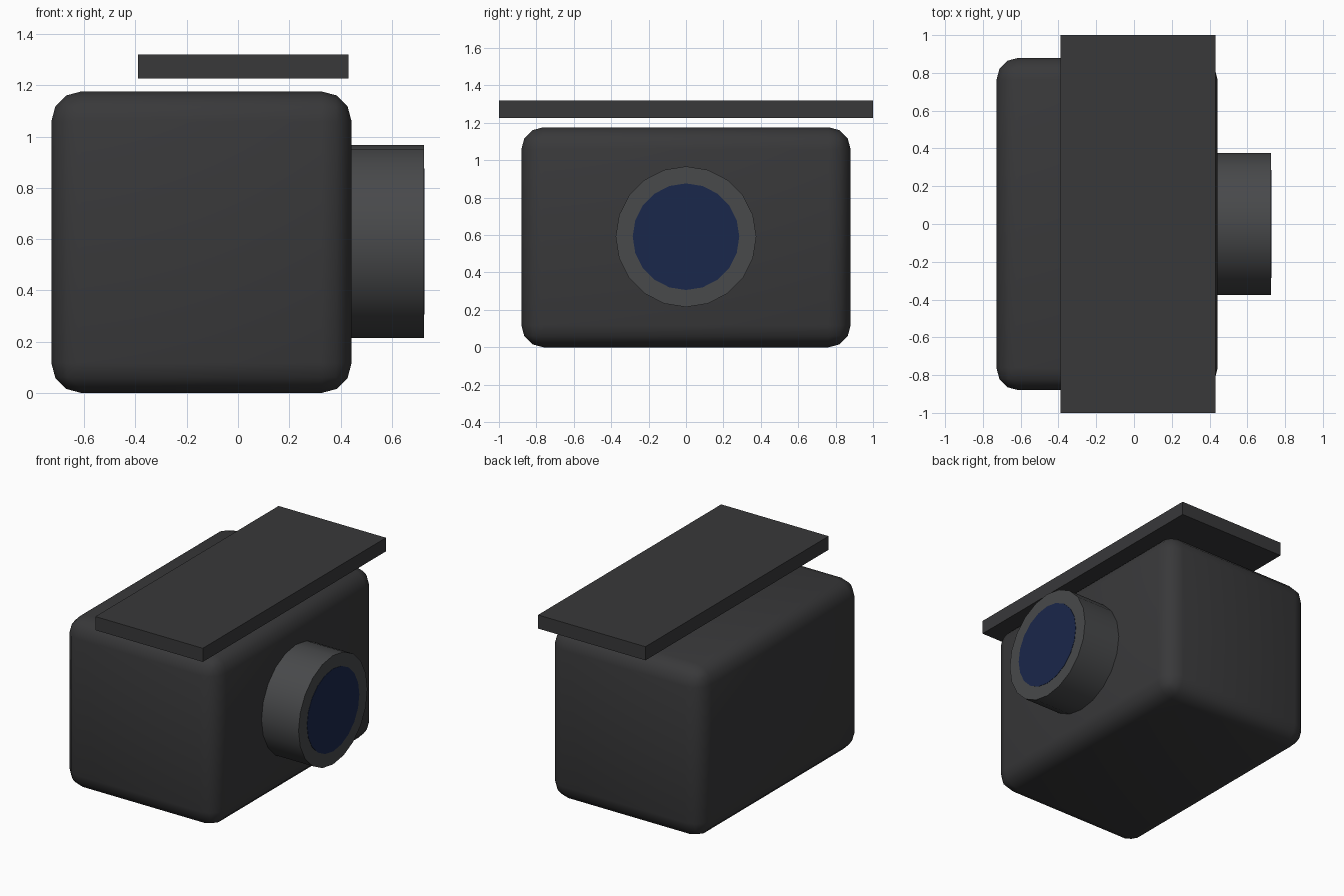
import bpy, math

if "Cube" in bpy.data.objects:
    bpy.data.objects.remove(bpy.data.objects["Cube"])


def material(name, rgb):
    m = bpy.data.materials.new(name)
    m.diffuse_color = (*rgb, 1)
    m.use_nodes = True
    m.node_tree.nodes["Principled BSDF"].inputs["Base Color"].default_value = m.diffuse_color
    return m


def box(name, x, y, z, mat):
    # Box from (min, max) ranges
    bpy.ops.mesh.primitive_cube_add(size=1, location=[sum(r) / 2 for r in (x, y, z)])
    o = bpy.context.object
    o.name = name
    o.scale = [r[1] - r[0] for r in (x, y, z)]
    bpy.ops.object.transform_apply(location=False, rotation=False, scale=True)
    o.data.materials.append(mat)
    return o


def disc(name, radius, x0, x1, mat):
    # 20-sided cylinder along x
    bpy.ops.mesh.primitive_cylinder_add(vertices=20, radius=radius, depth=x1 - x0,
                                        location=((x0 + x1) / 2, 0, 0.591),
                                        rotation=(0, math.pi / 2, 0))
    o = bpy.context.object
    o.name = name
    o.data.materials.append(mat)
    bpy.ops.object.shade_smooth_by_angle(angle=math.radians(40))
    return o


dark = material("dark_plastic", (0.04, 0.04, 0.042))
grey = material("barrel_grey", (0.065, 0.067, 0.07))
glass = material("blue_glass", (0.01, 0.02, 0.07))

# Rounded housing
body = box("housing", (-0.728, 0.443), (-0.88, 0.88), (0, 1.176), dark)
bevel = body.modifiers.new("rounded_edges", 'BEVEL')
bevel.width = 0.117
bevel.segments = 3
bpy.ops.object.modifier_apply(modifier=bevel.name)
bpy.ops.object.shade_smooth_by_angle(angle=math.radians(40))

# Flat sunshade hovering above the housing
box("sunshade", (-0.39, 0.431), (-1, 1), (1.226, 1.32), dark)

# Lens barrel and its glass
disc("lens_barrel", 0.376, 0.14, 0.726, grey)
disc("lens_glass", 0.285, 0.68, 0.728, glass)
